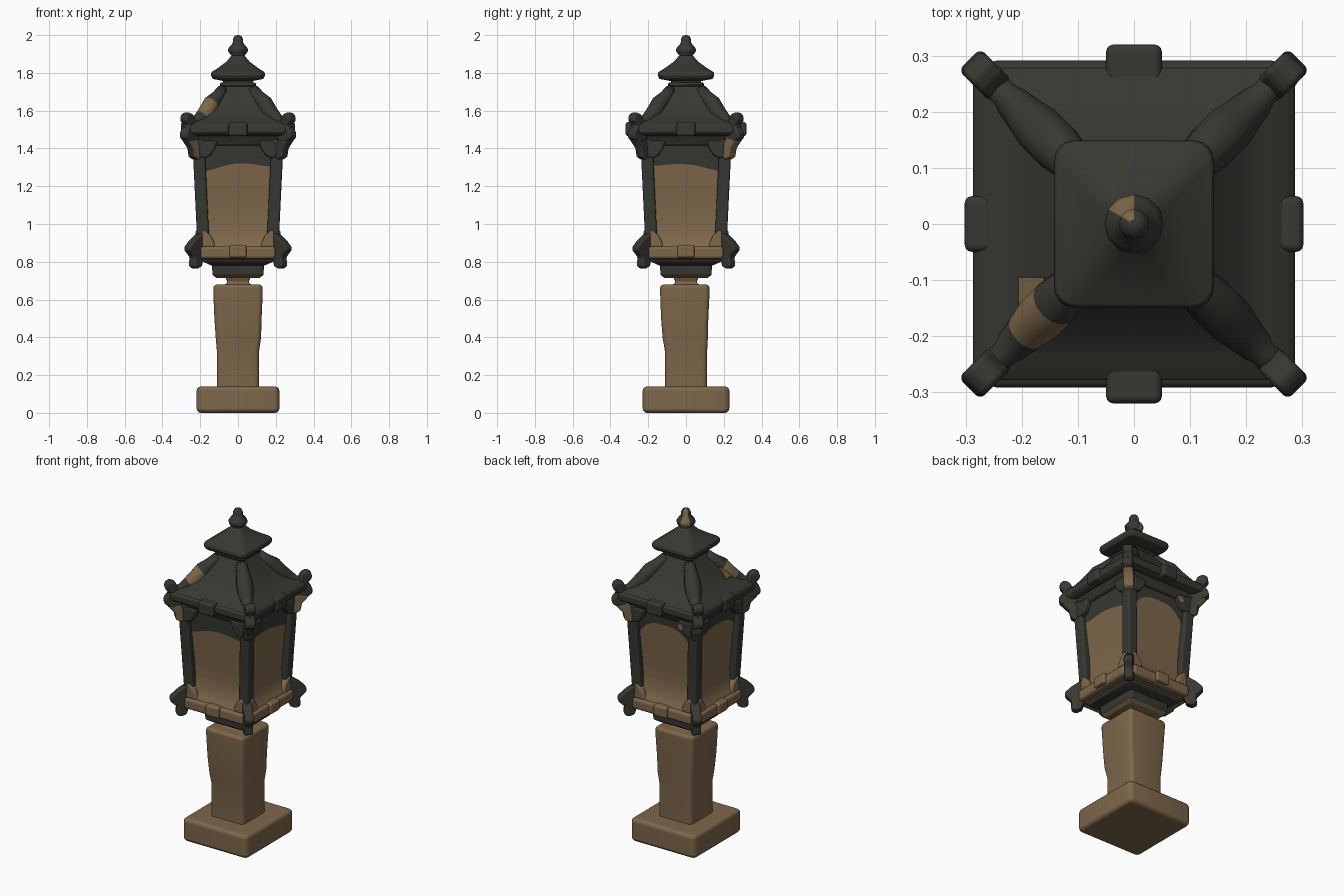
import bpy, bmesh, math
from mathutils import Matrix, Vector

if "Cube" in bpy.data.objects:
    bpy.data.objects.remove(bpy.data.objects["Cube"])


def material(name, rgb):
    m = bpy.data.materials.new(name)
    m.diffuse_color = (*rgb, 1)
    m.use_nodes = True
    m.node_tree.nodes["Principled BSDF"].inputs["Base Color"].default_value = m.diffuse_color
    return m


IRON = material("dark_iron", (0.038, 0.040, 0.032))
STONE = material("brown_stone", (0.208, 0.135, 0.070))


def finish(name, bm, mat, bevel=0.0, rule=None):
    """Turn a bmesh into a softly bevelled object; rule marks faces of the other colour."""
    bmesh.ops.recalc_face_normals(bm, faces=bm.faces)
    for f in bm.faces:
        f.smooth = True
        if rule and rule(f):
            f.material_index = 1
    me = bpy.data.meshes.new(name)
    bm.to_mesh(me)
    bm.free()
    me.materials.append(mat)
    me.materials.append(STONE if mat is IRON else IRON)
    ob = bpy.data.objects.new(name, me)
    bpy.context.collection.objects.link(ob)
    if bevel:
        b = ob.modifiers.new("soft_edges", "BEVEL")
        b.width, b.segments = bevel, 3
        b.limit_method, b.angle_limit = "ANGLE", math.radians(34)
        b.harden_normals = True
    return ob


def ring(h, n, corner):
    """Square ring (rounded when corner > 0) for n = 4, otherwise a regular polygon."""
    if n != 4:
        return [(h * math.cos(math.tau * i / n), h * math.sin(math.tau * i / n)) for i in range(n)]
    if not corner:
        return [(h, h), (-h, h), (-h, -h), (h, -h)]
    r = min(corner, h * 0.6)
    pts = []
    for k in range(4):
        sx, sy = ((1, 1), (-1, 1), (-1, -1), (1, -1))[k]
        for s in range(5):
            a = math.pi / 2 * (k + s / 4)
            pts.append((sx * (h - r) + r * math.cos(a), sy * (h - r) + r * math.sin(a)))
    return pts


def bridge(bm, loops, marked=()):
    """Skin a list of vertex loops and close both ends; marked spans get the other colour."""
    for s, (a, b) in enumerate(zip(loops, loops[1:])):
        for i in range(len(a)):
            j = (i + 1) % len(a)
            bm.faces.new((a[i], a[j], b[j], b[i])).material_index = int(s in marked)
    bm.faces.new(loops[0])
    bm.faces.new(loops[-1])


def stack(name, rings, mat, bevel=0.01, n=4, rule=None, corner=0.0):
    """Loft rings given as (half width, z, centre x, centre y)."""
    bm = bmesh.new()
    loops = []
    for h, z, *c in rings:
        cx, cy = c if c else (0, 0)
        loops.append([bm.verts.new((cx + x, cy + y, z)) for x, y in ring(h, n, corner)])
    bridge(bm, loops)
    return finish(name, bm, mat, bevel, rule)


def prism(name, pts, y0, y1, angle, mat, bevel=0.01, rule=None):
    """Extrude a (u, z) outline from y0 to y1, then turn it about the vertical axis."""
    bm = bmesh.new()
    bridge(bm, [[bm.verts.new((u, y, z)) for u, z in pts] for y in (y0, y1)])
    bm.transform(Matrix.Rotation(angle, 4, "Z"))
    return finish(name, bm, mat, bevel, rule)


def diagonal(name, pts, width, angle, mat, bevel=0.01, rule=None):
    """Corner piece: outline distances are measured along one axis at the outer edge."""
    s = math.sqrt(2)
    out = [((d - width / 2 / s) * s, z) for d, z in pts]
    return prism(name, out, -width / 2, width / 2, angle + math.pi / 4, mat, bevel, rule)


def rib(name, path, angle, mat, marked=()):
    """Round bar along a corner diagonal, from (axis distance, z, radius) points."""
    bm = bmesh.new()
    pts = [Vector((d * math.sqrt(2), 0, z)) for d, z, r in path]
    loops = []
    for i, p in enumerate(pts):
        t = (pts[min(i + 1, len(pts) - 1)] - pts[max(i - 1, 0)]).normalized()
        up, r = t.cross(Vector((0, 1, 0))), path[i][2]
        loops.append([bm.verts.new(p + r * (math.cos(w) * up + math.sin(w) * Vector((0, 1, 0))))
                      for w in (math.tau * q / 14 for q in range(14))])
    bridge(bm, loops, marked)
    bm.transform(Matrix.Rotation(angle + math.pi / 4, 4, "Z"))
    return finish(name, bm, mat)


def box(x0, x1, z0, z1):
    return [(x0, z0), (x1, z0), (x1, z1), (x0, z1)]


# Stone foot and worn pillar
foot = stack("base_slab", [(0.225, 0), (0.225, 0.14)], STONE, 0.024, corner=0.03)
foot.scale = (0.975, 1.02, 1)
stack("pillar", [(0.112, 0.12, 0, 0), (0.112, 0.33, 0, 0), (0.120, 0.40, 0.002, -0.004),
                 (0.125, 0.50, 0, -0.007), (0.131, 0.64, 0, -0.006), (0.131, 0.68, 0, -0.006)],
      STONE, 0.02, corner=0.025)
stack("pillar_neck", [(0.085, 0.67), (0.055, 0.69), (0.07, 0.725)], STONE, 0.008)

# Lantern underside
stack("lantern_socket", [(0.115, 0.715), (0.135, 0.73), (0.138, 0.79), (0.15, 0.80)], IRON, 0.008,
      rule=lambda f: f.normal.z < -0.5, corner=0.02)
stack("lantern_skirt", [(0.14, 0.78), (0.185, 0.80), (0.195, 0.83)], IRON, 0.008)
stack("lantern_sill", [(0.19, 0.812), (0.215, 0.825), (0.215, 0.868), (0.205, 0.887)], STONE, 0.01)

# Panes: the brown area ends in a wavy or arched upper line below the dark top
bm = bmesh.new()
COLS = 20
for k in range(4):
    turn = Matrix.Rotation(k * math.pi / 2, 3, "Z")
    grid = []
    for i in range(COLS + 1):
        t = 2 * i / COLS - 1
        top = (1.305 + 0.014 * t + 0.016 * math.cos(3 * t), 1.305 - 0.016 * t + 0.012 * math.cos(3 * t),
               1.365 - 0.15 * abs(t) ** 3, 1.345 - 0.09 * abs(t) ** 3)[k]
        grid.append([bm.verts.new(turn @ Vector((t * d, -d, z))) for d, z in (
            (0.228, 0.87), (0.205, 0.905), (0.190, 0.95), (0.184, 1.02), (0.187, 1.10),
            (0.18 + (top - 0.98) * 0.075, top), (0.215, 1.45))])
    for a, b in zip(grid, grid[1:]):
        for r in range(6):
            f = bm.faces.new((a[r], b[r], b[r + 1], a[r + 1]))
            f.material_index = int(r == 5)
bmesh.ops.remove_doubles(bm, verts=bm.verts, dist=0.0001)
finish("panes", bm, STONE)

# Upper frame and bell-shaped roof
stack("upper_frame", [(0.222, 1.415), (0.232, 1.425), (0.24, 1.46), (0.265, 1.49)], IRON, 0.008)
stack("roof", [(0.255, 1.465), (0.282, 1.478), (0.284, 1.525), (0.262, 1.54), (0.235, 1.553),
               (0.195, 1.588), (0.15, 1.645), (0.115, 1.69), (0.09, 1.725), (0.08, 1.75), (0.08, 1.78)],
      IRON, 0.012)
stack("roof_collar", [(0.09, 1.728), (0.098, 1.738), (0.09, 1.75)], IRON, 0.004, corner=0.02)

# Worn spots on the roof slope and on the rear frame
prism("roof_worn_spot", [(0.203, 1.578), (0.158, 1.635), (0.161, 1.642), (0.206, 1.587)],
      0.095, 0.165, math.pi, STONE, 0.002)
prism("frame_worn_spot", [(0.115, 1.39), (0.14, 1.38), (0.155, 1.40), (0.145, 1.425), (0.115, 1.42)],
      -0.247, -0.24, math.pi, STONE, 0.001)

# Cap and finial
cap = stack("cap", [(0.085, 1.758), (0.137, 1.768), (0.146, 1.785), (0.144, 1.803), (0.105, 1.828),
                    (0.062, 1.86), (0.035, 1.892)], IRON, 0.006, corner=0.035)
cap.scale = (0.98, 1.025, 1)


def finial_worn(f):
    c = f.calc_center_median()
    return c.x < -0.003 and c.y > -c.x * 0.9


stack("finial", [(0.036, 1.87), (0.033, 1.89), (0.051, 1.91), (0.053, 1.925), (0.045, 1.938),
                 (0.028, 1.957), (0.027, 1.978), (0.02, 1.993), (0.008, 2.0)],
      IRON, 0.0, n=12, rule=finial_worn)

# Corner outlines as (distance, height)
KNOB = [(0.235, 1.45), (0.285, 1.43), (0.313, 1.455), (0.313, 1.485), (0.294, 1.52), (0.312, 1.55),
        (0.308, 1.578), (0.292, 1.592), (0.27, 1.58), (0.258, 1.545), (0.24, 1.52)]
CURL = [(0.215, 1.36), (0.245, 1.34), (0.266, 1.355), (0.272, 1.40), (0.302, 1.445), (0.25, 1.46),
        (0.235, 1.42)]
RIB = [(0.262, 1.528, 0.028), (0.228, 1.533, 0.028), (0.193, 1.567, 0.037), (0.167, 1.592, 0.045),
       (0.141, 1.637, 0.045), (0.108, 1.671, 0.037), (0.078, 1.71, 0.031)]
SCROLL = [(0.20, 0.965), (0.225, 0.95), (0.262, 0.915), (0.288, 0.88), (0.288, 0.86), (0.262, 0.825),
          (0.264, 0.775), (0.245, 0.762), (0.222, 0.775), (0.215, 0.81), (0.19, 0.83)]
UPPER_LOBE = [(0.20, 1.44), (0.11, 1.44), (0.122, 1.40), (0.145, 1.365), (0.17, 1.35), (0.20, 1.345)]
LOWER_LOBE = [(0.20, 0.875), (0.12, 0.875), (0.128, 0.91), (0.145, 0.94), (0.17, 0.965), (0.19, 0.97)]

# Which curl faces are worn to brown at each corner
CURL_WORN = (lambda f: True,
             lambda f: f.normal.z < -0.5 or f.normal.x + f.normal.y < -1.2,
             lambda f: f.normal.x - f.normal.y > 1.2,
             None)

for k in range(4):
    a = k * math.pi / 2                      # corner k: 0 = +x+y, 1 = -x+y, 2 = -x-y, 3 = +x-y
    sx, sy = ((1, 1), (-1, 1), (-1, -1), (1, -1))[k]

    # Corner post with knob, curl, roof rib and lower scroll
    stack("corner_post", [(0.032, z, sx * d, sy * d) for d, z in ((0.182, 0.83), (0.186, 0.95), (0.210, 1.45))],
          IRON, 0.012)
    diagonal("eave_knob", KNOB, 0.055, a, IRON, 0.012)
    diagonal("eave_curl", CURL, 0.058 if k == 0 else 0.05, a, IRON, 0.01, CURL_WORN[k])
    rib("roof_rib", RIB, a, IRON, (2, 3) if k == 2 else ())
    diagonal("lower_scroll", SCROLL, 0.05, a, IRON)

    # Clasps and bars on each side; the eave is a little deeper front to back
    reach = 0.320 if k % 2 == 0 else 0.302
    prism("eave_clasp", box(-0.05, 0.05, 1.465, 1.54), -reach, -0.25, a, IRON, 0.014)
    prism("eave_bar", box(-0.26, 0.26, 1.478, 1.528), -0.291 if k % 2 == 0 else -0.287, -0.25,
          a, IRON, 0.014)
    prism("sill_bar", box(-0.2, 0.2, 0.815, 0.882), -0.24, -0.19, a, STONE, 0.018)
    prism("sill_clasp", box(-0.045, 0.045, 0.822, 0.887), -0.256, -0.2, a, STONE, 0.012)

    # Rounded gussets in the pane corners
    for s in (-1, 1):
        prism("upper_gusset", [(s * x, z) for x, z in UPPER_LOBE], -0.243, -0.2, a, IRON, 0.012)
        prism("lower_gusset", [(s * x, z) for x, z in LOWER_LOBE], -0.226, -0.175, a, STONE, 0.014)
